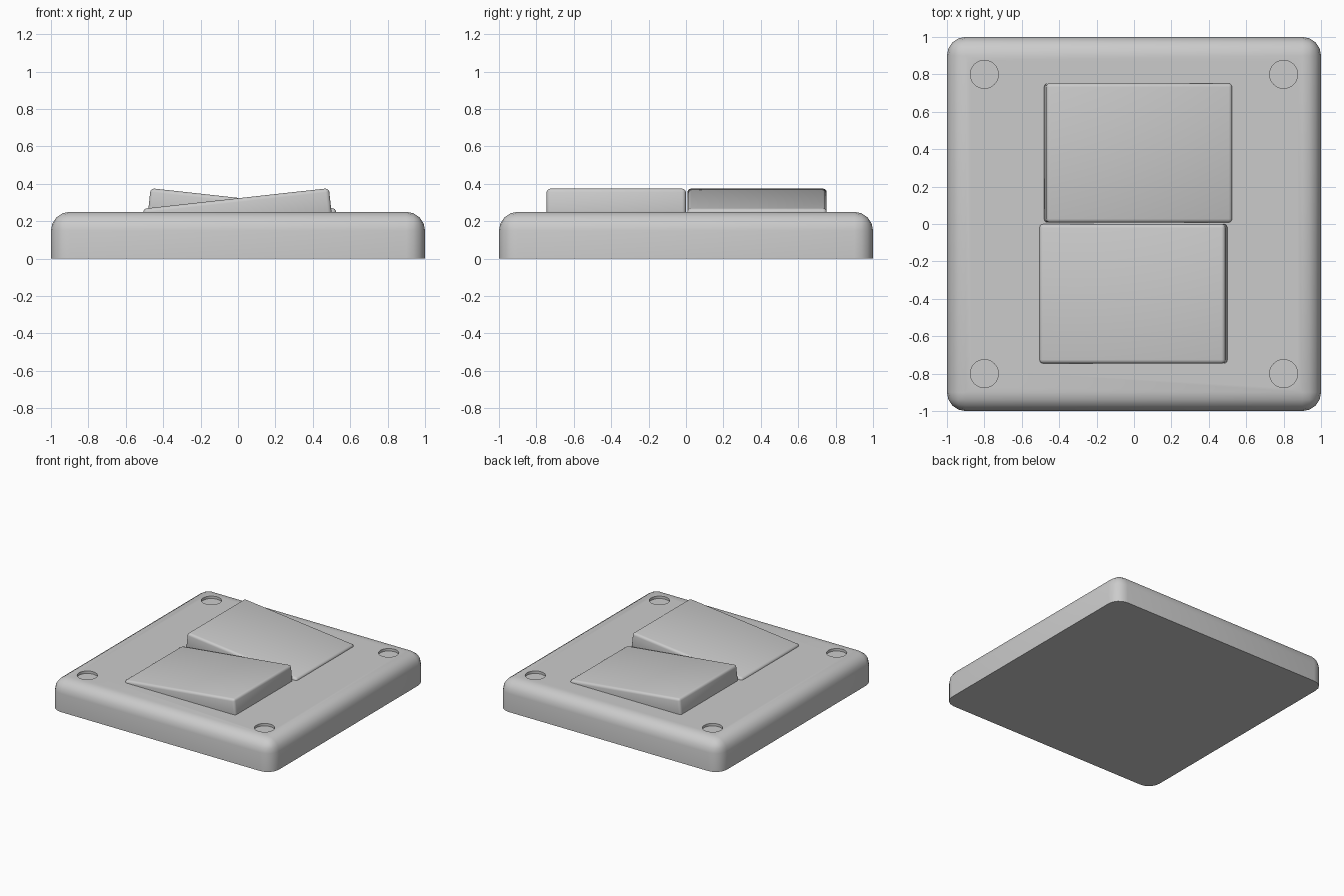
import bpy, bmesh, math

if "Cube" in bpy.data.objects:
    bpy.data.objects.remove(bpy.data.objects["Cube"])


def rounded_box(name, size, centre, radius, segments, keep_bottom=False):
    """Box with rounded edges; optionally leaves the bottom rim sharp."""
    bm = bmesh.new()
    bmesh.ops.create_cube(bm, size=1)
    bmesh.ops.scale(bm, vec=size, verts=bm.verts)
    edges = [e for e in bm.edges
             if not (keep_bottom and all(v.co.z < 0 for v in e.verts))]
    bmesh.ops.bevel(bm, geom=edges, offset=radius, segments=segments,
                    profile=0.5, affect='EDGES', clamp_overlap=True)
    mesh = bpy.data.meshes.new(name)
    bm.to_mesh(mesh)
    bm.free()
    ob = bpy.data.objects.new(name, mesh)
    bpy.context.collection.objects.link(ob)
    ob.location = centre
    return ob


def smooth(ob):
    bpy.ops.object.select_all(action='DESELECT')
    ob.select_set(True)
    bpy.context.view_layer.objects.active = ob
    bpy.ops.object.shade_smooth_by_angle(angle=math.radians(35))


# Wall plate
plate = rounded_box("wall_plate", (2, 2, 0.25), (0, 0, 0.125), 0.1, 4, True)

# Shallow screw recesses in the four corners
for sx in (-1, 1):
    for sy in (-1, 1):
        bpy.ops.mesh.primitive_cylinder_add(
            vertices=32, radius=0.075, depth=0.1,
            location=(0.8 * sx, 0.8 * sy, 0.28))
        cutter = bpy.context.object
        cutter.name = "screw_recess_cutter"
        cut = plate.modifiers.new("screw_recess", 'BOOLEAN')
        cut.operation = 'DIFFERENCE'
        cut.solver = 'EXACT'
        cut.object = cutter
        bpy.context.view_layer.objects.active = plate
        bpy.ops.object.modifier_apply(modifier=cut.name)
        bpy.data.objects.remove(cutter)
smooth(plate)

# Two rocker switches tipped in opposite directions
for name, x, y, tilt in (("front_rocker", -0.003, -0.373, -6.3),
                         ("back_rocker", 0.022, 0.38, 6.3)):
    rocker = rounded_box(name, (1, 0.745, 0.144), (x, y, 0.25), 0.02, 3)
    rocker.rotation_euler.y = math.radians(tilt)
    smooth(rocker)
